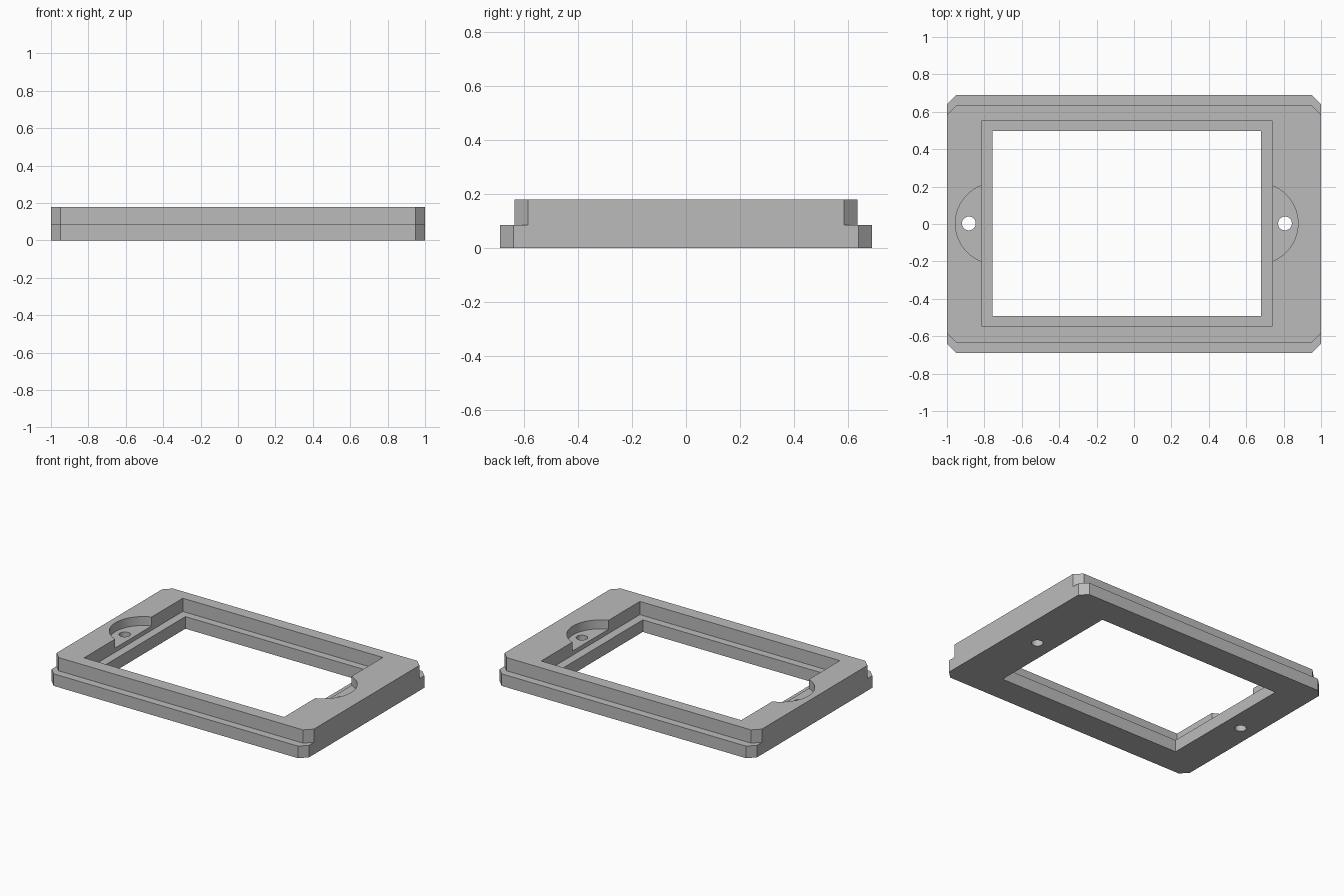
import bpy
import bmesh
import math

if "Cube" in bpy.data.objects:
    bpy.data.objects.remove(bpy.data.objects["Cube"], do_unlink=True)

TOP = 0.178        # full height
STEP = 0.085       # height of the flange and of the inner ledge
POCKET = 0.115     # floor of the screw pockets
MID_Y = 0.003      # the openings sit slightly off centre

grey = bpy.data.materials.new("plain grey")
grey.use_nodes = True
colour = (0.5, 0.5, 0.5, 1)
grey.diffuse_color = colour
grey.node_tree.nodes["Principled BSDF"].inputs["Base Color"].default_value = colour


def prism(name, outline, z0, z1):
    """Extrude a flat outline from z0 to z1."""
    bm = bmesh.new()
    face = bm.faces.new([bm.verts.new((x, y, z0)) for x, y in outline])
    new = bmesh.ops.extrude_face_region(bm, geom=[face])["geom"]
    verts = [v for v in new if isinstance(v, bmesh.types.BMVert)]
    bmesh.ops.translate(bm, verts=verts, vec=(0, 0, z1 - z0))
    bmesh.ops.recalc_face_normals(bm, faces=bm.faces)
    mesh = bpy.data.meshes.new(name)
    bm.to_mesh(mesh)
    bm.free()
    mesh.materials.append(grey)
    obj = bpy.data.objects.new(name, mesh)
    bpy.context.collection.objects.link(obj)
    return obj


def chamfered(hx, hy, c):
    return [(hx, c - hy), (hx, hy - c), (hx - c, hy), (c - hx, hy),
            (-hx, hy - c), (-hx, c - hy), (c - hx, -hy), (hx - c, -hy)]


def rectangle(x0, x1, hy):
    return [(x0, MID_Y - hy), (x1, MID_Y - hy), (x1, MID_Y + hy), (x0, MID_Y + hy)]


def circle(cx, r, n):
    return [(cx + r * math.cos(math.tau * i / n), MID_Y + r * math.sin(math.tau * i / n))
            for i in range(n)]


def combine(body, tool, operation):
    """Apply a boolean and remove the helper."""
    tool.hide_render = True
    mod = body.modifiers.new("boolean", "BOOLEAN")
    mod.operation = operation
    mod.solver = "EXACT"
    mod.object = tool
    bpy.context.view_layer.objects.active = body
    bpy.ops.object.modifier_apply(modifier=mod.name)
    bpy.data.objects.remove(tool, do_unlink=True)


# Wide flange with the narrower raised rim on top
frame = prism("bezel_frame", chamfered(1, 0.69, 0.05), 0, STEP)
combine(frame, prism("rim", chamfered(1, 0.635, 0.05), STEP / 2, TOP), "UNION")

# Window opening and the wider recess that leaves a ledge around it
combine(frame, prism("window", rectangle(-0.757, 0.68, 0.494), -0.1, 0.3), "DIFFERENCE")
combine(frame, prism("recess", rectangle(-0.815, 0.74, 0.548), STEP, 0.3), "DIFFERENCE")

# Rounded screw pockets and their through holes
for pocket_x, hole_x in ((-0.738, -0.883), (0.66, 0.807)):
    combine(frame, prism("pocket", circle(pocket_x, 0.217, 64), POCKET, 0.3), "DIFFERENCE")
    combine(frame, prism("hole", circle(hole_x, 0.037, 32), -0.1, 0.3), "DIFFERENCE")

# Smooth the curved walls, keep the edges crisp
bpy.ops.object.select_all(action="DESELECT")
frame.select_set(True)
bpy.context.view_layer.objects.active = frame
bpy.ops.object.shade_smooth_by_angle(angle=math.radians(30))
